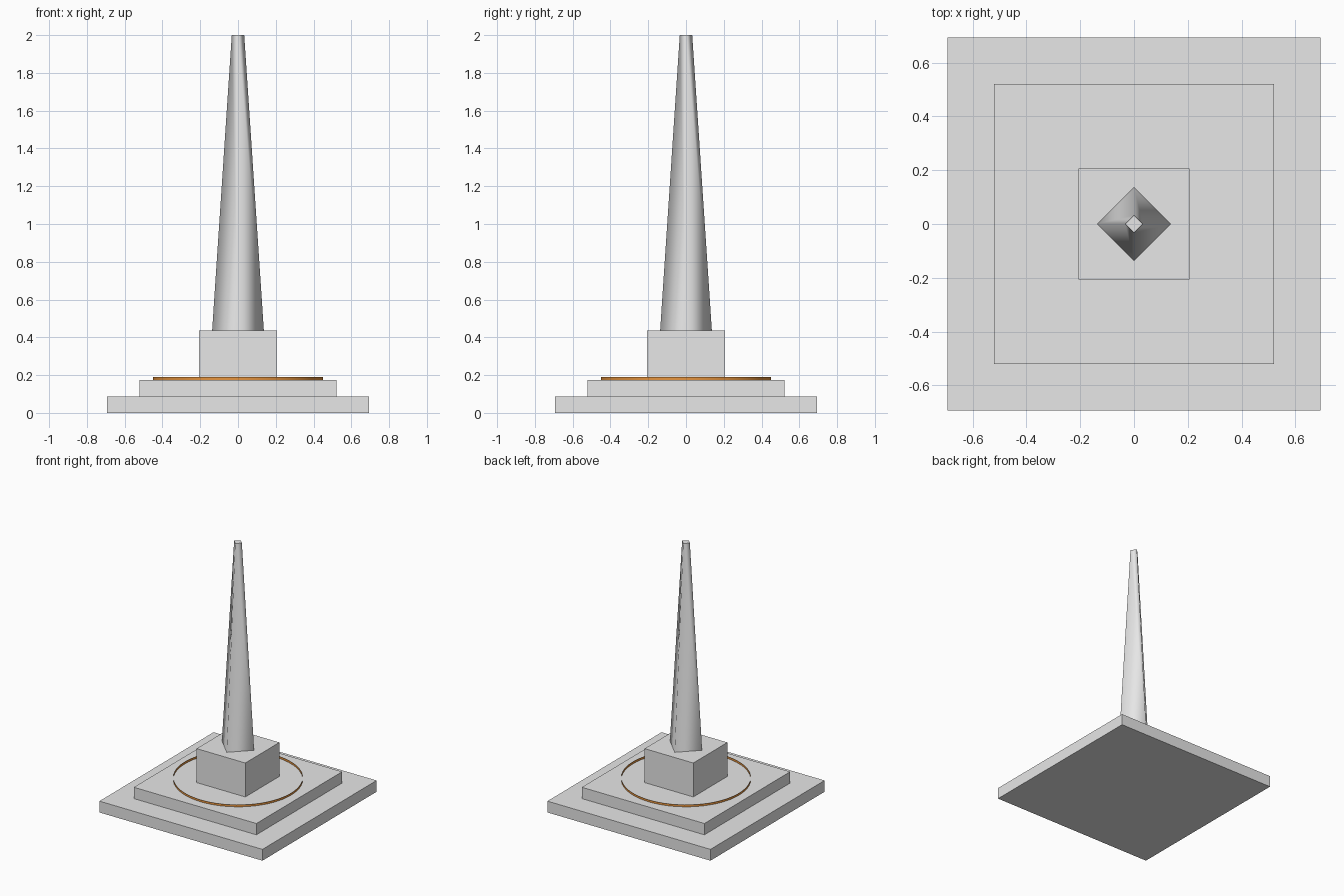
import bpy
import bmesh
from mathutils import Matrix

cube = bpy.data.objects.get("Cube")
if cube:
    bpy.data.objects.remove(cube, do_unlink=True)


def make_material(name, rgb):
    mat = bpy.data.materials.new(name)
    mat.use_nodes = True
    mat.diffuse_color = (*rgb, 1)
    mat.node_tree.nodes["Principled BSDF"].inputs["Base Color"].default_value = (*rgb, 1)
    return mat


def add_object(name, bm, mat):
    mesh = bpy.data.meshes.new(name)
    bm.to_mesh(mesh)
    bm.free()
    mesh.materials.append(mat)
    obj = bpy.data.objects.new(name, mesh)
    bpy.context.collection.objects.link(obj)
    return obj


def add_block(name, half, bottom, top, mat):
    bm = bmesh.new()
    bmesh.ops.create_cube(bm, size=1)
    bmesh.ops.scale(bm, vec=(2 * half, 2 * half, top - bottom), verts=bm.verts)
    bmesh.ops.translate(bm, vec=(0, 0, (bottom + top) / 2), verts=bm.verts)
    return add_object(name, bm, mat)


def add_cone(name, sides, r_bottom, r_top, bottom, top, capped, mat):
    # Smooth sides, with flat caps behind sharp rims
    bm = bmesh.new()
    bmesh.ops.create_cone(bm, cap_ends=capped, segments=sides,
                          radius1=r_bottom, radius2=r_top, depth=top - bottom,
                          matrix=Matrix.Translation((0, 0, (bottom + top) / 2)))
    for face in bm.faces:
        face.smooth = abs(face.normal.z) < 0.9
    for edge in bm.edges:
        a, b = edge.verts
        edge.smooth = abs(a.co.z - b.co.z) > 0.001
    return add_object(name, bm, mat)


stone = make_material("pale grey stone", (0.8, 0.8, 0.8))
orange = make_material("orange metal", (0.8, 0.3, 0.05))

# Stepped base and pedestal
add_block("lower_step", 0.693, 0, 0.087, stone)
add_block("upper_step", 0.521, 0.087, 0.174, stone)
add_block("pedestal", 0.207, 0.174, 0.435, stone)

# Tapering four-sided shaft, corners on the axes
add_cone("shaft", 4, 0.137, 0.033, 0.435, 2, True, stone)

# Thin open band around the pedestal
add_cone("ring_band", 64, 0.451, 0.451, 0.174, 0.19, False, orange)
